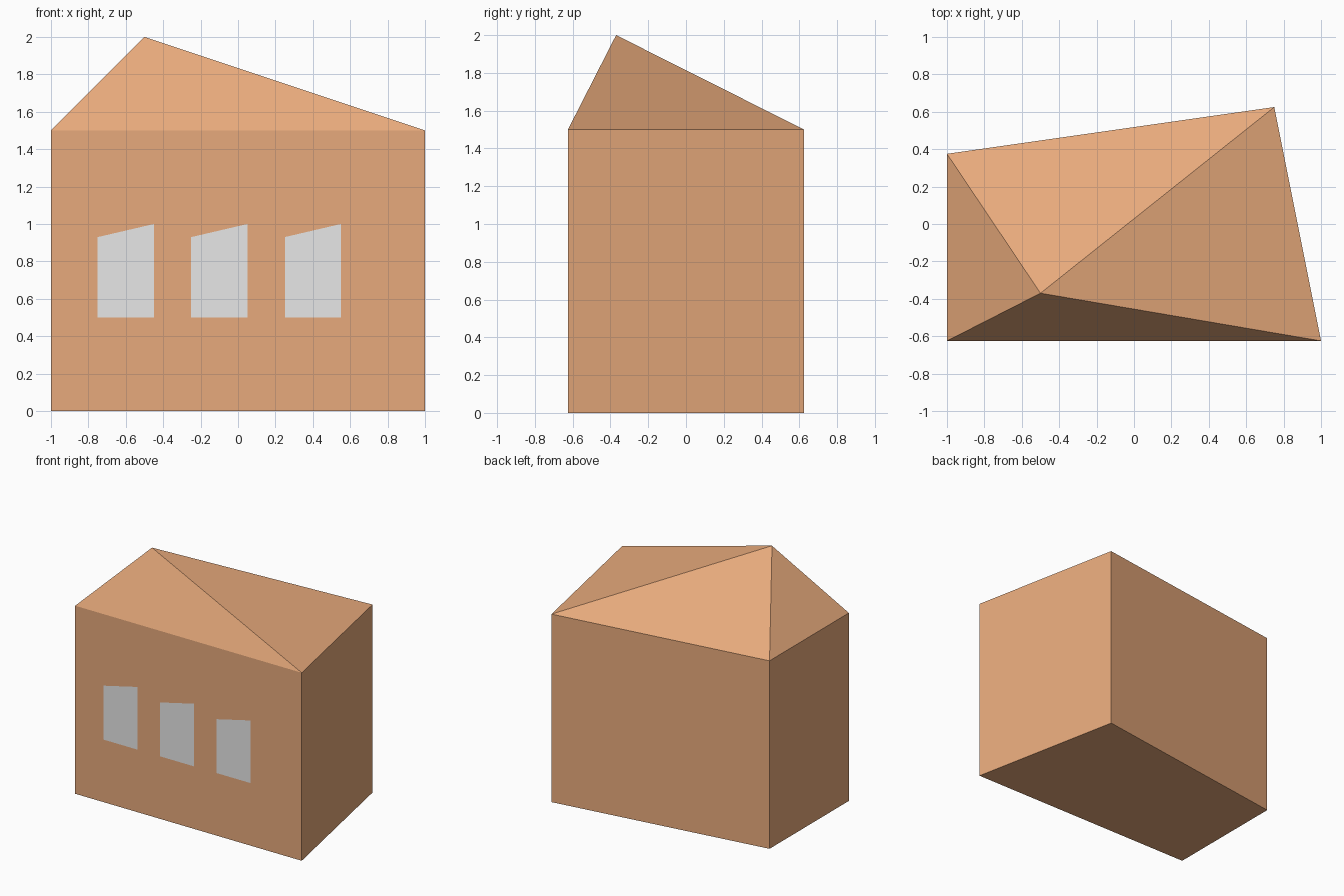
import bpy

if "Cube" in bpy.data.objects:
    bpy.data.objects.remove(bpy.data.objects["Cube"])

FRONT_Y = -0.625
WALL_TOP = 1.5


def material(name, rgb):
    mat = bpy.data.materials.new(name)
    mat.diffuse_color = (*rgb, 1.0)
    mat.use_nodes = True
    mat.node_tree.nodes["Principled BSDF"].inputs["Base Color"].default_value = mat.diffuse_color
    return mat


def mesh_object(name, verts, faces, mat):
    mesh = bpy.data.meshes.new(name)
    mesh.from_pydata(verts, [], faces)
    mesh.materials.append(mat)
    obj = bpy.data.objects.new(name, mesh)
    bpy.context.collection.objects.link(obj)
    return obj


brown = material("warm brown", (0.8, 0.4, 0.2))
grey = material("light grey", (0.86, 0.86, 0.86))

# Closed house body: skewed floor plan, straight walls, off-centre peaked roof
plan = [(-1, FRONT_Y), (1, FRONT_Y), (0.75, 0.625), (-1, 0.375)]
n = len(plan)
verts = [(x, y, 0) for x, y in plan] + [(x, y, WALL_TOP) for x, y in plan]
verts.append((-0.5, -0.37, 2))
faces = [tuple(reversed(range(n)))]
for i in range(n):
    j = (i + 1) % n
    faces.append((i, j, n + j, n + i))      # wall
    faces.append((n + i, n + j, 2 * n))     # roof slope
mesh_object("house_body", verts, faces, brown)

# Three slant-topped windows, laid just over the front wall
for k in range(3):
    x, y = -0.75 + 0.5 * k, FRONT_Y - 0.002
    corners = [(x, y, 0.5), (x + 0.3, y, 0.5), (x + 0.3, y, 1.0), (x, y, 0.93)]
    mesh_object(f"window_{k + 1}", corners, [(0, 1, 2, 3)], grey)
